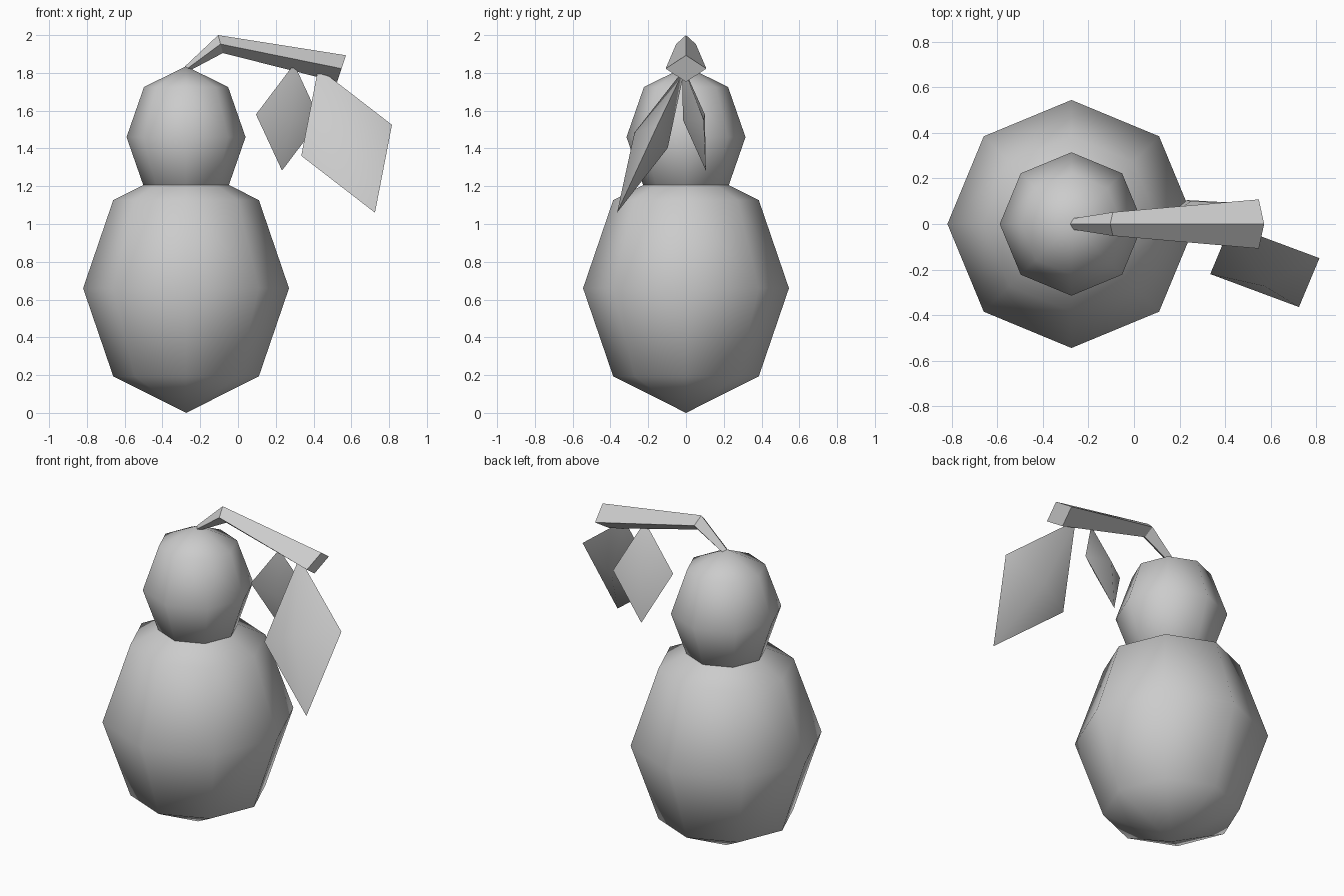
import bpy, bmesh, math
from mathutils import Vector

if "Cube" in bpy.data.objects:
    bpy.data.objects.remove(bpy.data.objects["Cube"])

grey = bpy.data.materials.new("plain_grey")
grey.diffuse_color = (0.6, 0.6, 0.6, 1)
grey.use_nodes = True
grey.node_tree.nodes["Principled BSDF"].inputs["Base Color"].default_value = grey.diffuse_color


def finish(obj, name, angle=None):
    """Name, colour and shade one part."""
    obj.name = name
    obj.data.materials.clear()
    obj.data.materials.append(grey)
    bpy.ops.object.select_all(action='DESELECT')
    obj.select_set(True)
    bpy.context.view_layer.objects.active = obj
    if angle is not None:
        bpy.ops.object.shade_smooth_by_angle(angle=math.radians(angle))


def from_faces(name, verts, faces, angle=None):
    mesh = bpy.data.meshes.new(name)
    mesh.from_pydata(verts, [], faces)
    bm = bmesh.new()
    bm.from_mesh(mesh)
    bmesh.ops.recalc_face_normals(bm, faces=bm.faces)
    bm.to_mesh(mesh)
    bm.free()
    obj = bpy.data.objects.new(name, mesh)
    bpy.context.collection.objects.link(obj)
    finish(obj, name, angle)


def bulb(name, z, radius, half_height):
    """Eight-sided faceted bulb, smooth shaded."""
    bpy.ops.mesh.primitive_uv_sphere_add(segments=8, ring_count=4, radius=1,
                                         location=(-0.275, 0, z))
    obj = bpy.context.object
    obj.scale = (radius, radius, half_height)
    bpy.ops.object.transform_apply(location=False, rotation=False, scale=True)
    finish(obj, name, 80)


def leaf(name, centre, tip, side, thickness):
    """Flat diamond with a shallow peak on each face."""
    c = Vector(centre)
    a, b = Vector(tip) - c, Vector(side) - c
    n = a.cross(b).normalized() * thickness
    verts = [c + a, c + b, c - a, c - b, c + n, c - n]
    faces = [(i, (i + 1) % 4, p) for p in (4, 5) for i in range(4)]
    from_faces(name, verts, faces, 42)


# Fruit: large lower bulb and small upper bulb
bulb("lower_fruit", 0.66, 0.545, 0.66)
bulb("upper_fruit", 1.46, 0.315, 0.375)

# Stem: bent, widening bar with a diamond section (top, side half-width, bottom)
sections = [((-0.28, 1.835), 0.025, (-0.25, 1.815)),
            ((-0.105, 2.0), 0.052, (-0.08, 1.905)),
            ((0.572, 1.893), 0.108, (0.525, 1.752))]
verts = []
for (tx, tz), w, (bx, bz) in sections:
    mx, mz = (tx + bx) / 2, (tz + bz) / 2
    verts += [(tx, 0, tz), (mx, w, mz), (bx, 0, bz), (mx, -w, mz)]
faces = [(0, 1, 2, 3), (8, 9, 10, 11)]
for s in (0, 4):
    faces += [(s + i, s + (i + 1) % 4, s + 4 + (i + 1) % 4, s + 4 + i) for i in range(4)]
from_faces("stem", verts, faces)

# Leaves hanging from the stem
leaf("front_leaf", (0.575, -0.185, 1.443), (0.725, -0.365, 1.06), (0.815, -0.15, 1.525), 0.097)
leaf("back_leaf", (0.265, 0.042, 1.565), (0.233, 0.105, 1.283), (0.435, 0.094, 1.55), 0.062)
